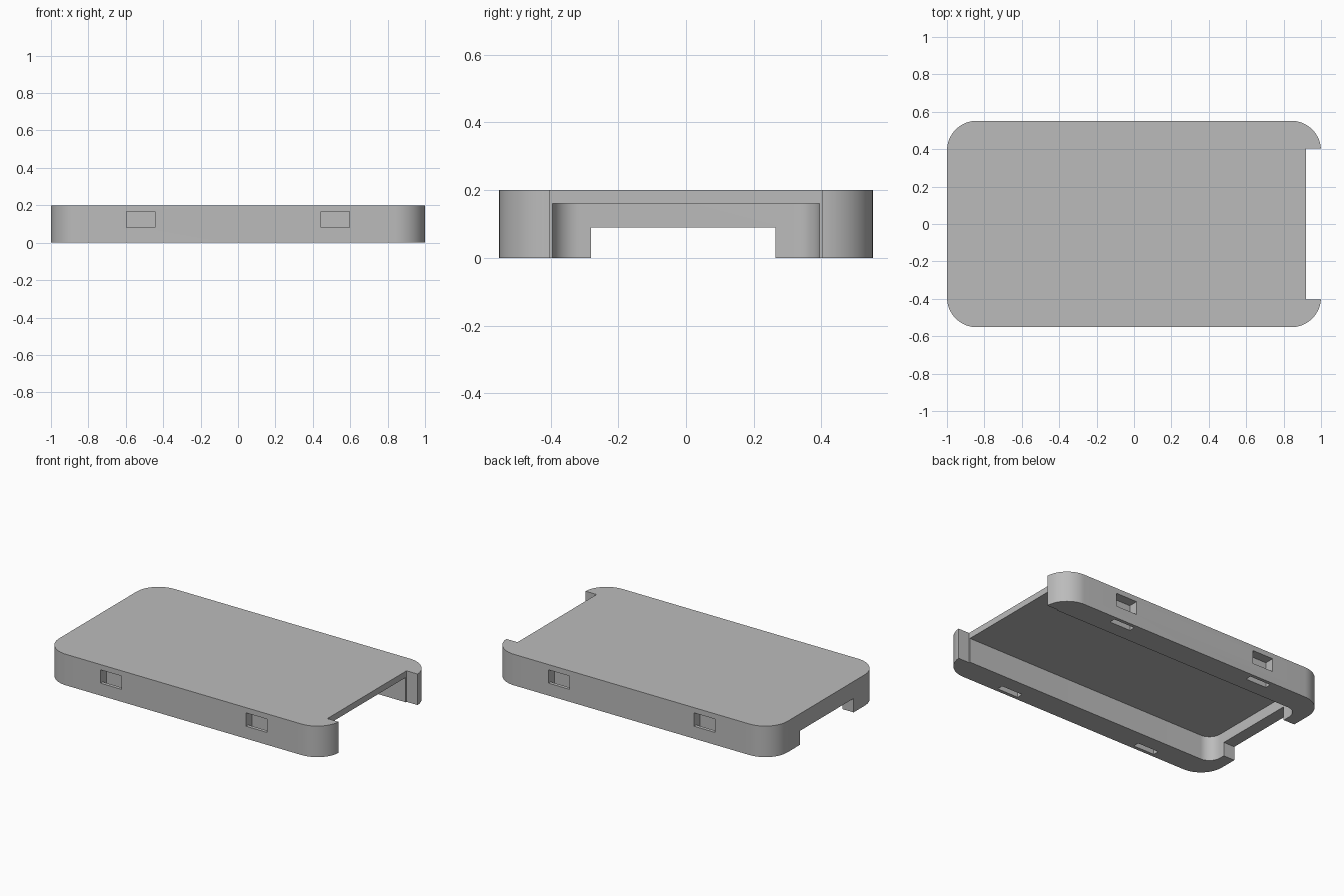
import bpy
import bmesh
from math import cos, sin, pi, radians

HALF_X, HALF_Y, HEIGHT = 1.0, 0.552, 0.2
WALL = 0.08          # end wall thickness
CAVITY_Y = 0.395     # half width of the hollow
CEILING = 0.16

if "Cube" in bpy.data.objects:
    bpy.data.objects.remove(bpy.data.objects["Cube"], do_unlink=True)

grey = bpy.data.materials.new("plain grey")
grey.use_nodes = True
colour = (0.5, 0.5, 0.5, 1)
grey.diffuse_color = colour
grey.node_tree.nodes["Principled BSDF"].inputs["Base Color"].default_value = colour


def prism(name, x, y, z, left_radius=0, right_radius=0, steps=16):
    """Upright block over the x, y, z ranges with optional rounded ends."""
    corners = [(1, 1, right_radius), (0, 1, left_radius),
               (0, 0, left_radius), (1, 0, right_radius)]
    points = []
    for i, (cx, cy, r) in enumerate(corners):
        px = x[cx] + (-r if cx else r)
        py = y[cy] + (-r if cy else r)
        for k in range(steps + 1 if r else 1):
            a = (i + k / steps) * pi / 2
            points.append((px + r * cos(a), py + r * sin(a), z[0]))
    bm = bmesh.new()
    base = bm.faces.new([bm.verts.new(p) for p in points])
    top = bmesh.ops.extrude_face_region(bm, geom=[base])["geom"]
    bmesh.ops.translate(bm, vec=(0, 0, z[1] - z[0]),
                        verts=[v for v in top if isinstance(v, bmesh.types.BMVert)])
    bmesh.ops.recalc_face_normals(bm, faces=bm.faces)
    mesh = bpy.data.meshes.new(name)
    bm.to_mesh(mesh)
    bm.free()
    mesh.materials.append(grey)
    obj = bpy.data.objects.new(name, mesh)
    bpy.context.collection.objects.link(obj)
    return obj


# Rounded slab that becomes the cover
cover = prism("cover_shell", (-HALF_X, HALF_X), (-HALF_Y, HALF_Y), (0, HEIGHT), 0.16, 0.16)

# Hollow underside, open end and cut-out in the closed end wall
cutters = [
    prism("hollow", (-HALF_X + WALL, HALF_X - 0.05), (-CAVITY_Y, CAVITY_Y),
          (-0.1, CEILING), left_radius=0.08),
    prism("open_end", (HALF_X - WALL, 1.1), (-0.403, 0.403), (-0.2, 0.3)),
    prism("end_cutout", (-1.1, -0.88), (-0.28, 0.265), (-0.15, 0.09)),
]

# Strap channels: a side window that turns down through the rim
for side in (-1, 1):
    for cx in (-0.519, 0.519):
        x = (cx - 0.076, cx + 0.076)
        window_y = sorted((side * 0.49, side * 0.6))
        slot_y = sorted((side * 0.49, side * 0.53))
        cutters.append(prism("strap_window", x, window_y, (0.08, 0.166)))
        cutters.append(prism("strap_slot", x, slot_y, (-0.1, 0.166)))

bpy.context.view_layer.objects.active = cover
for cutter in cutters:
    mod = cover.modifiers.new("cut", "BOOLEAN")
    mod.operation = "DIFFERENCE"
    mod.solver = "EXACT"
    mod.object = cutter
    bpy.ops.object.modifier_apply(modifier=mod.name)
    bpy.data.objects.remove(cutter, do_unlink=True)

# Smooth corners, crisp edges
for obj in bpy.context.selected_objects:
    obj.select_set(False)
cover.select_set(True)
bpy.ops.object.shade_smooth_by_angle(angle=radians(30))
